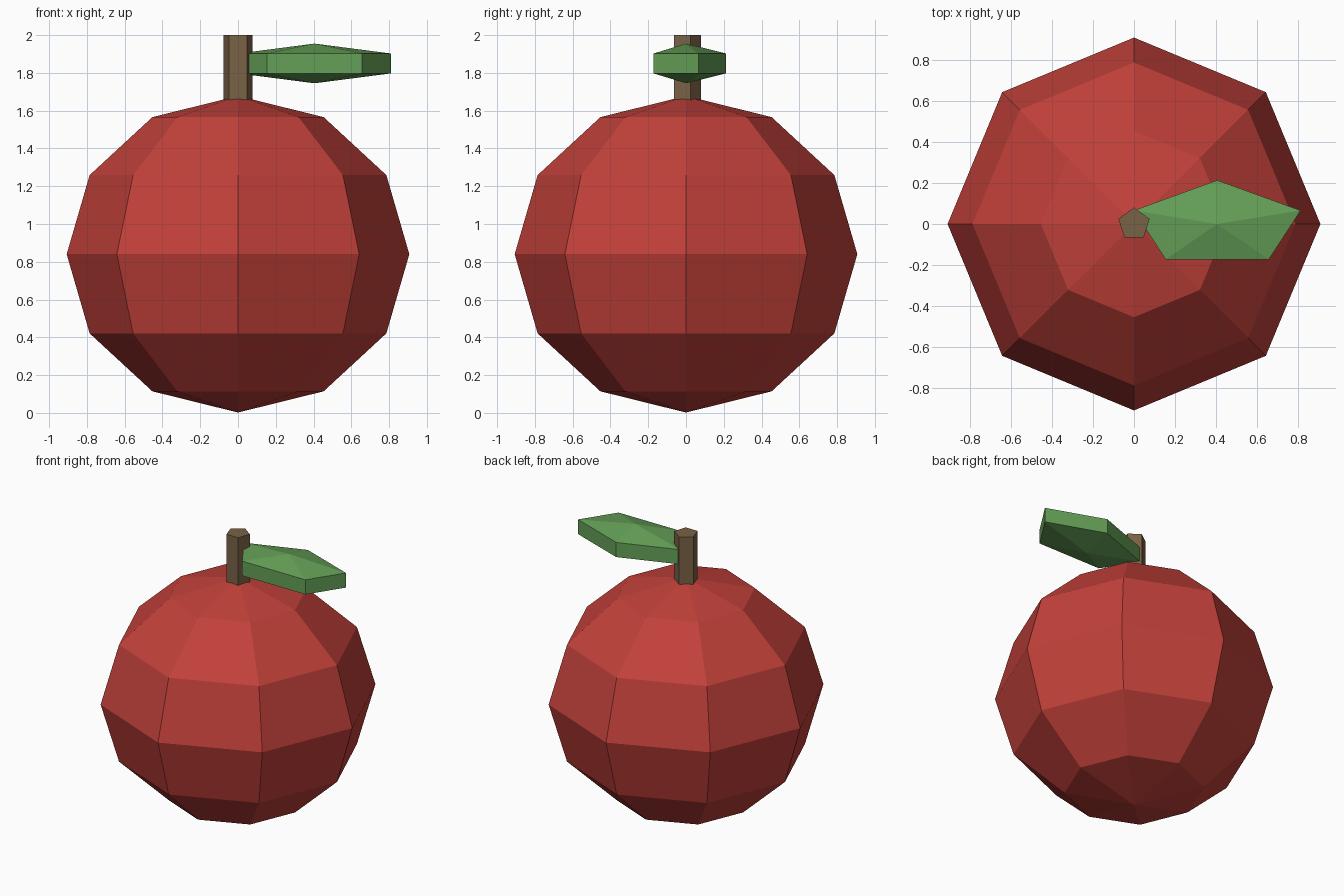
import bpy, bmesh, math
from mathutils import Matrix, Vector

cube = bpy.data.objects.get("Cube")
if cube:
    bpy.data.objects.remove(cube, do_unlink=True)


def material(name, rgb):
    mat = bpy.data.materials.new(name)
    mat.use_nodes = True
    mat.diffuse_color = (*rgb, 1)
    mat.node_tree.nodes["Principled BSDF"].inputs["Base Color"].default_value = (*rgb, 1)
    return mat


def finish(bm, name, mat):
    bmesh.ops.recalc_face_normals(bm, faces=bm.faces)
    mesh = bpy.data.meshes.new(name)
    bm.to_mesh(mesh)
    bm.free()
    mesh.materials.append(mat)
    obj = bpy.data.objects.new(name, mesh)
    bpy.context.collection.objects.link(obj)
    return obj


def faceted_ball(name, sides, bands, radii, centre, mat):
    """Low-poly ellipsoid with a corner pointing to +y."""
    bm = bmesh.new()
    rx, ry, rz = radii

    def point(band, side):
        polar = math.pi * band / bands
        turn = math.tau * side / sides
        offset = Vector((-rx * math.sin(polar) * math.sin(turn),
                         ry * math.sin(polar) * math.cos(turn),
                         rz * math.cos(polar)))
        return bm.verts.new(Vector(centre) + offset)

    top, bottom = point(0, 0), point(bands, 0)
    rings = [[point(b, s) for s in range(sides)] for b in range(1, bands)]
    for s in range(sides):
        n = (s + 1) % sides
        bm.faces.new((top, rings[0][s], rings[0][n]))
        bm.faces.new((bottom, rings[-1][n], rings[-1][s]))
        for a, b in zip(rings, rings[1:]):
            bm.faces.new((a[s], b[s], b[n], a[n]))
    return finish(bm, name, mat)


red = material("fruit_red", (0.54, 0.052, 0.042))
green = material("leaf_green", (0.13, 0.35, 0.095))
brown = material("stem_brown", (0.195, 0.122, 0.062))

# Fruit body
faceted_ball("fruit_body", 8, 6, (0.907, 0.907, 0.838), (0, 0, 0.84), red)

# Leaf beside the stem
faceted_ball("leaf", 5, 3, (0.493, 0.246, 0.105), (0.405, 0, 1.85), green)

# Five-sided stem, sunk into the top of the fruit
bm = bmesh.new()
place = Matrix.Translation((0, 0, 1.8)) @ Matrix.Rotation(math.pi / 2, 4, "Z")
bmesh.ops.create_cone(bm, cap_ends=True, segments=5, radius1=0.08,
                      radius2=0.08, depth=0.4)
# Turn one corner to +y
first = max(bm.verts, key=lambda v: v.co.z).co
angle = math.atan2(first.y, first.x)
bmesh.ops.transform(bm, matrix=place @ Matrix.Rotation(-angle, 4, "Z"), verts=bm.verts)
finish(bm, "stem", brown)
